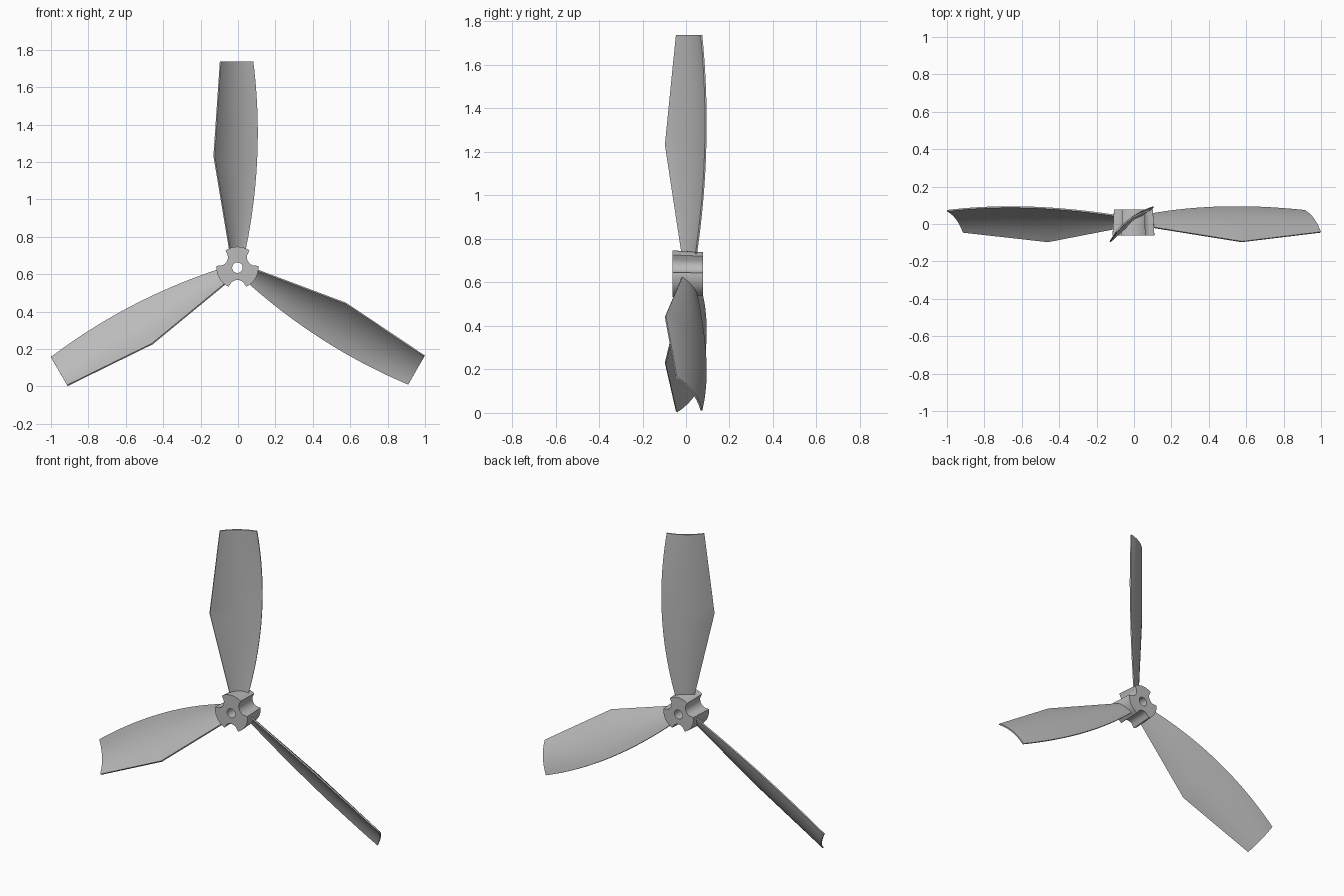
import bpy
import bmesh
from math import sin, cos, pi, sqrt, radians
from mathutils import Vector, Matrix

cube = bpy.data.objects.get("Cube")
if cube:
    bpy.data.objects.remove(cube, do_unlink=True)

CENTRE = Vector((-0.003, 0, 0.635))
TIP = 1.103

grey = bpy.data.materials.new("plain grey")
grey.use_nodes = True
colour = (0.5, 0.5, 0.5, 1)
grey.diffuse_color = colour
grey.node_tree.nodes["Principled BSDF"].inputs["Base Color"].default_value = colour


def make_object(name, bm):
    bmesh.ops.recalc_face_normals(bm, faces=bm.faces)
    mesh = bpy.data.meshes.new(name)
    bm.to_mesh(mesh)
    bm.free()
    mesh.materials.append(grey)
    ob = bpy.data.objects.new(name, mesh)
    bpy.context.collection.objects.link(ob)
    ob.location = CENTRE
    bpy.ops.object.select_all(action="DESELECT")
    ob.select_set(True)
    bpy.context.view_layer.objects.active = ob
    bpy.ops.object.shade_smooth_by_angle(angle=radians(30))
    return ob


# Hub: a bored drum with three scooped notches between the blades
def hub_radius(angle, outer=0.112, scoop=0.046):
    a = (angle - pi / 6 + pi / 3) % (2 * pi / 3) - pi / 3
    if abs(a) > radians(23.8):
        return outer
    return outer * cos(a) - sqrt(max(0, scoop ** 2 - (outer * sin(a)) ** 2))


def build_hub(steps=144, bore=0.028, front=-0.062, back=0.078):
    bm = bmesh.new()
    rings = []
    for y, taper, inner in ((front, 1, False), (back, 0.93, False),
                            (back, 1, True), (front, 1, True)):
        ring = []
        for i in range(steps):
            a = 2 * pi * i / steps
            r = bore if inner else hub_radius(a) * taper
            ring.append(bm.verts.new((r * cos(a), y, r * sin(a))))
        rings.append(ring)
    for k in range(4):
        p, q = rings[k], rings[(k + 1) % 4]
        for i in range(steps):
            j = (i + 1) % steps
            bm.faces.new((p[i], p[j], q[j], q[i]))
    return make_object("hub", bm)


# Blade edges: one kinked and straight, the other a smooth parabola
KINKED = [(0.105, -0.043, -0.02), (0.598, -0.125, -0.095), (TIP, -0.091, -0.044)]
CURVED = [(0.105, 0.045, 0.048), (0.67, 0.107, 0.091), (TIP, 0.084, 0.071)]


def kinked_edge(r):
    a, b = KINKED[:2] if r < KINKED[1][0] else KINKED[1:]
    return Vector(a[1:]).lerp(Vector(b[1:]), (r - a[0]) / (b[0] - a[0]))


def curved_edge(r):
    point = Vector((0, 0))
    for i, p in enumerate(CURVED):
        weight = 1
        for j, q in enumerate(CURVED):
            if i != j:
                weight *= (r - q[0]) / (p[0] - q[0])
        point += Vector(p[1:]) * weight
    return point


def build_blade(name, turn, root=0.085, across=12, along=12):
    bm = bmesh.new()
    kink = KINKED[1][0]
    stations = [root + (kink - root) * i / along for i in range(along)]
    stations += [kink + (TIP - kink) * i / along for i in range(along + 1)]
    rows = []
    for r in stations:
        a, b = kinked_edge(r), curved_edge(r)
        chord = b - a
        normal = Vector((-chord.y, chord.x))
        row = []
        for i in range(across + 1):
            t = i / across
            p = a + chord * t + normal * (0.36 * t * (1 - t))
            row.append(bm.verts.new((p.x, p.y, r)))
        rows.append(row)
    for p, q in zip(rows, rows[1:]):
        for i in range(across):
            bm.faces.new((p[i], p[i + 1], q[i + 1], q[i]))
    bmesh.ops.transform(bm, matrix=Matrix.Rotation(turn, 4, "Y"), verts=bm.verts)
    ob = make_object(name, bm)
    solid = ob.modifiers.new("thickness", "SOLIDIFY")
    solid.thickness = 0.008
    solid.offset = 0
    # Keep the thin rim crisp
    for e in ob.data.edges:
        e.use_edge_sharp = False
    rim = bmesh.new()
    rim.from_mesh(ob.data)
    for e in rim.edges:
        e.smooth = not e.is_boundary
    rim.to_mesh(ob.data)
    rim.free()
    return ob


build_hub()
for k, side in enumerate(("top", "left", "right")):
    build_blade(side + "_blade", k * 2 * pi / 3)
